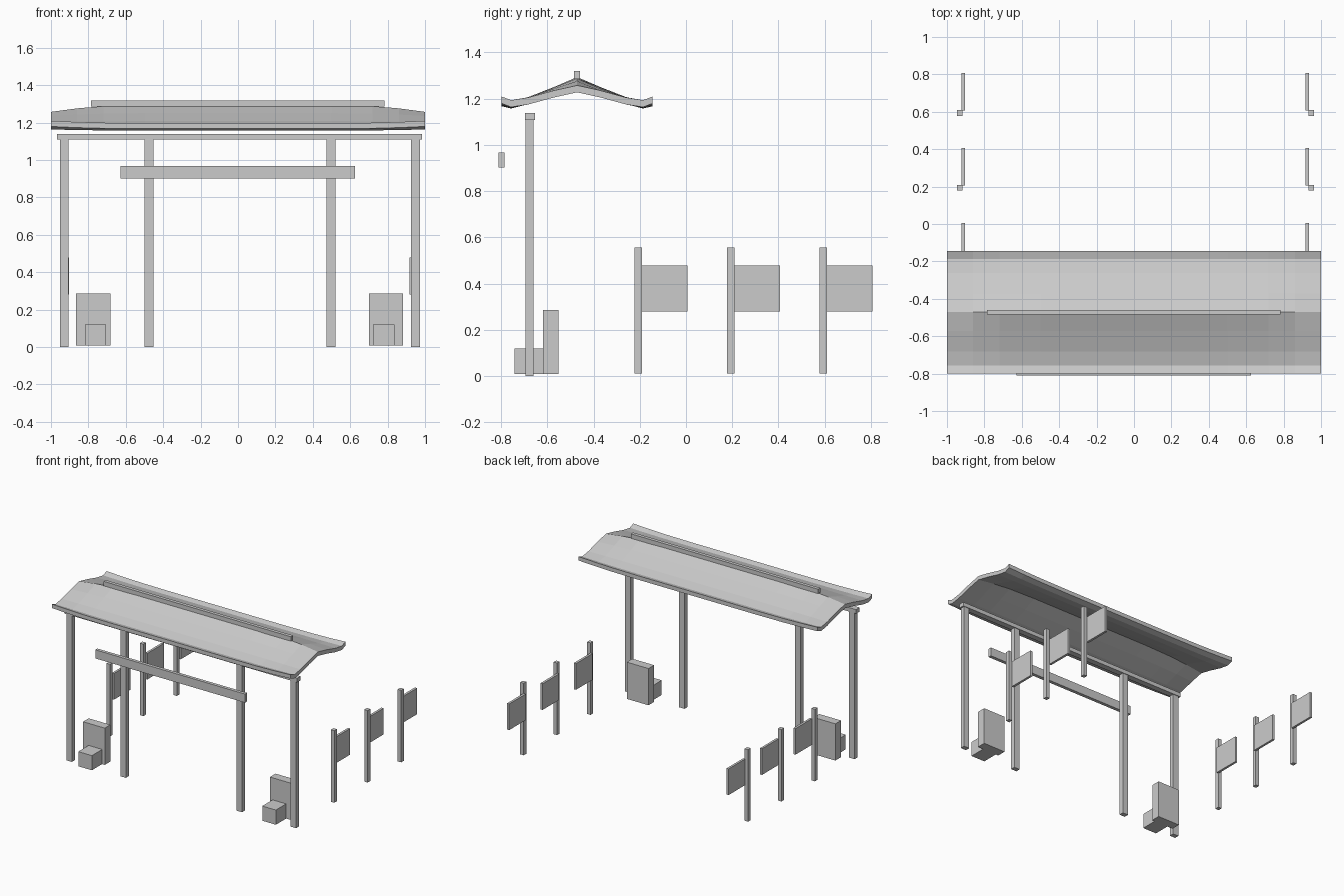
import bpy, bmesh

if "Cube" in bpy.data.objects:
    bpy.data.objects.remove(bpy.data.objects["Cube"])

grey = bpy.data.materials.new("plain grey")
grey.diffuse_color = (0.6, 0.6, 0.6, 1)
grey.use_nodes = True
grey.node_tree.nodes["Principled BSDF"].inputs["Base Color"].default_value = grey.diffuse_color


def make_object(name, bm):
    bmesh.ops.recalc_face_normals(bm, faces=bm.faces)
    me = bpy.data.meshes.new(name)
    bm.to_mesh(me)
    bm.free()
    me.materials.append(grey)
    ob = bpy.data.objects.new(name, me)
    bpy.context.collection.objects.link(ob)
    return ob


def box(name, x, y, z):
    """Box from (min, max) ranges on each axis."""
    bm = bmesh.new()
    bmesh.ops.create_cube(bm, size=1)
    for v in bm.verts:
        v.co = [r[0] + (c + 0.5) * (r[1] - r[0]) for r, c in zip((x, y, z), v.co)]
    return make_object(name, bm)


# Gate posts and the beam resting on them
for i, x in enumerate((-0.928, -0.476, 0.497, 0.949)):
    box(f"gate_post_{i}", (x - 0.023, x + 0.023), (-0.694, -0.659), (0, 1.108))
box("top_beam", (-0.967, 0.983), (-0.697, -0.654), (1.108, 1.138))

# Name board hanging in front
box("front_board", (-0.628, 0.626), (-0.81, -0.785), (0.902, 0.967))

# Roof: the cross-section flattens and its eaves curl up towards the ends
offsets = (0, 0.1, 0.21, 0.285, 0.327)
middle = (1.293, 1.25, 1.207, 1.187, 1.197)
gable = (1.257, 1.235, 1.205, 1.193, 1.209)
stations = ((-1, 1), (-0.86, 0.48), (-0.72, 0.16), (-0.5, 0), (0.5, 0),
            (0.72, 0.16), (0.86, 0.48), (1, 1))
RIDGE_Y, THICK = -0.471, 0.03
bm = bmesh.new()
rings = []
for x, t in stations:
    half = [(d, m + (g - m) * t) for d, m, g in zip(offsets, middle, gable)]
    line = [(-d, z) for d, z in reversed(half)] + half[1:]
    outline = line + [(d, z - THICK) for d, z in reversed(line)]
    rings.append([bm.verts.new((x, RIDGE_Y + d, z)) for d, z in outline])
n = len(rings[0])
for a, b in zip(rings, rings[1:]):
    for i in range(n):
        j = (i + 1) % n
        bm.faces.new((a[i], a[j], b[j], b[i]))
for r in (rings[0], rings[-1]):          # gable ends as quads
    for i in range(n // 2 - 1):
        bm.faces.new((r[i], r[i + 1], r[n - 2 - i], r[n - 1 - i]))
make_object("roof", bm)
box("ridge_cap", (-0.785, 0.783), (-0.485, -0.459), (1.285, 1.319))

# Pedestal and step on each side
for side, x in (("left", -0.774), ("right", 0.791)):
    box(f"{side}_pedestal", (x - 0.091, x + 0.091), (-0.618, -0.551), (0.008, 0.286))
    s = x + (0.012 if side == "left" else -0.012)
    box(f"{side}_step", (s - 0.057, s + 0.057), (-0.741, -0.605), (0.008, 0.119))

# Rows of sign posts with panels along both sides
for side, post, panel in (("left", (-0.946, -0.917), (-0.921, -0.904)),
                          ("right", (0.933, 0.962), (0.917, 0.935))):
    for i in range(3):
        y = -0.222 + 0.4 * i
        box(f"{side}_sign_post_{i}", post, (y, y + 0.031), (0.01, 0.555))
        box(f"{side}_sign_panel_{i}", panel, (y + 0.029, y + 0.228), (0.28, 0.478))
